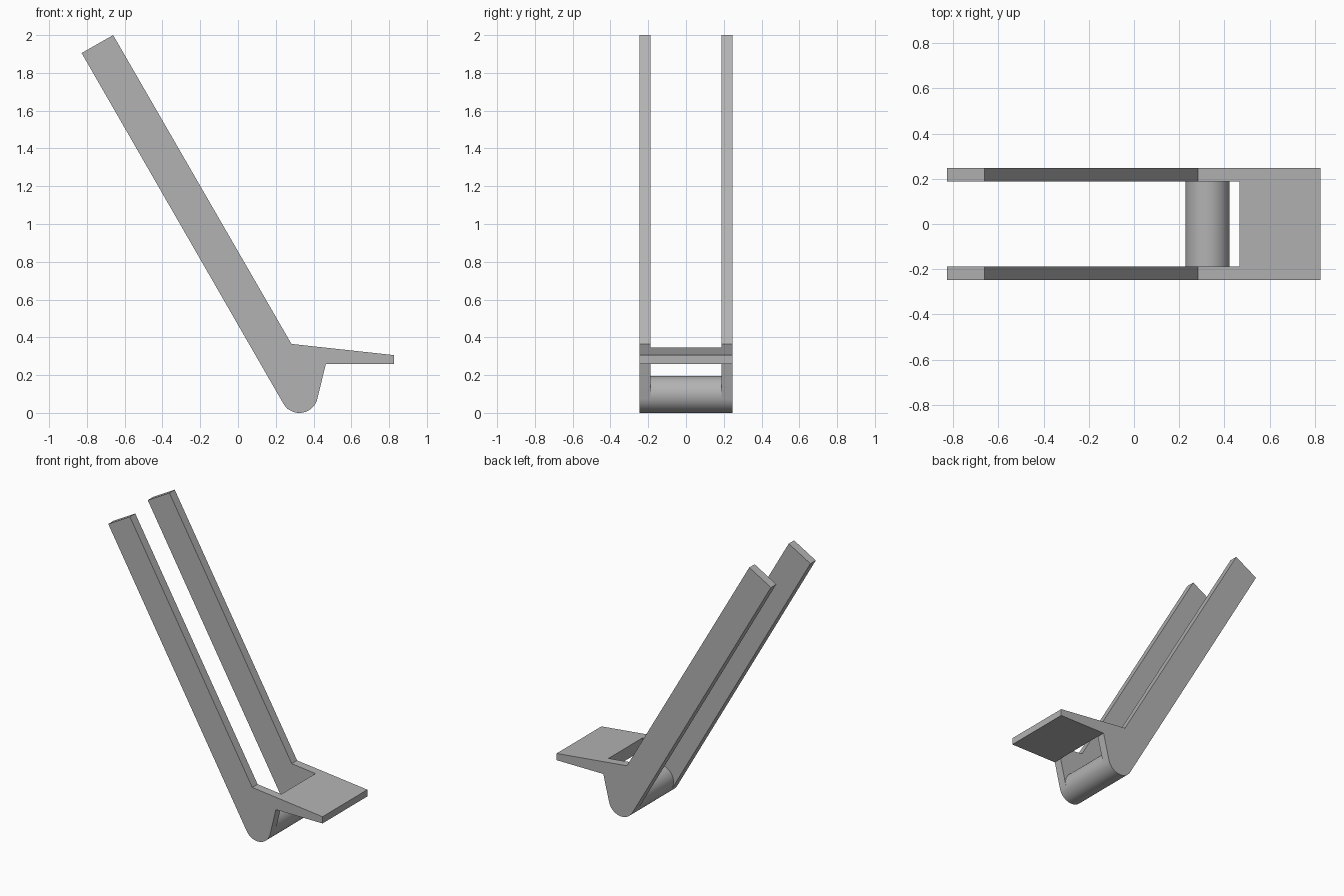
import bpy, bmesh, math

if "Cube" in bpy.data.objects:
    bpy.data.objects.remove(bpy.data.objects["Cube"])

HALF_W, SLOT_W = 0.247, 0.188       # outer and inner half widths
CX, R = 0.325, 0.098                # rounded foot centre and radius
PLATE_X = 0.465                     # where the plate begins

grey = bpy.data.materials.new("grey")
grey.diffuse_color = (0.45, 0.45, 0.45, 1)
grey.use_nodes = True
grey.node_tree.nodes["Principled BSDF"].inputs["Base Color"].default_value = grey.diffuse_color


def extrude(name, profile, half):
    """Extrude an xz profile symmetrically along y."""
    bm = bmesh.new()
    face = bm.faces.new([bm.verts.new((x, -half, z)) for x, z in profile])
    res = bmesh.ops.extrude_face_region(bm, geom=[face])
    verts = [g for g in res["geom"] if isinstance(g, bmesh.types.BMVert)]
    bmesh.ops.translate(bm, verts=verts, vec=(0, 2 * half, 0))
    bmesh.ops.recalc_face_normals(bm, faces=bm.faces)
    mesh = bpy.data.meshes.new(name)
    bm.to_mesh(mesh)
    bm.free()
    mesh.materials.append(grey)
    obj = bpy.data.objects.new(name, mesh)
    bpy.context.collection.objects.link(obj)
    return obj


def arc(start, end, steps):
    return [(CX + R * math.cos(math.radians(start + (end - start) * i / steps)),
             R + R * math.sin(math.radians(start + (end - start) * i / steps)))
            for i in range(steps + 1)]


def smooth(obj):
    bpy.ops.object.select_all(action='DESELECT')
    obj.select_set(True)
    bpy.context.view_layer.objects.active = obj
    bpy.ops.object.shade_smooth_by_angle(angle=math.radians(25))


# Bracket: sloping arms, rounded foot and tapered plate in one side profile
profile = [(-0.828, 1.905), (-0.661, 2.0), (0.283, 0.365), (0.825, 0.306),
           (0.825, 0.259), (PLATE_X, 0.259)] + arc(-14, -150, 24)
bracket = extrude("bracket_arms_and_plate", profile, HALF_W)

# Slot that separates the two arms
slot = extrude("slot_cutter", [(-1.2, -0.5), (PLATE_X + 0.001, -0.5),
                               (PLATE_X + 0.001, 2.5), (-1.2, 2.5)], SLOT_W)
cut = bracket.modifiers.new("slot", 'BOOLEAN')
cut.operation, cut.solver, cut.object = 'DIFFERENCE', 'EXACT', slot
bpy.context.view_layer.objects.active = bracket
bpy.ops.object.modifier_apply(modifier=cut.name)
bpy.data.objects.remove(slot)
smooth(bracket)

# Round cross bar joining the arms at the foot
smooth(extrude("cross_bar", arc(0, 360, 64)[:-1], SLOT_W))
